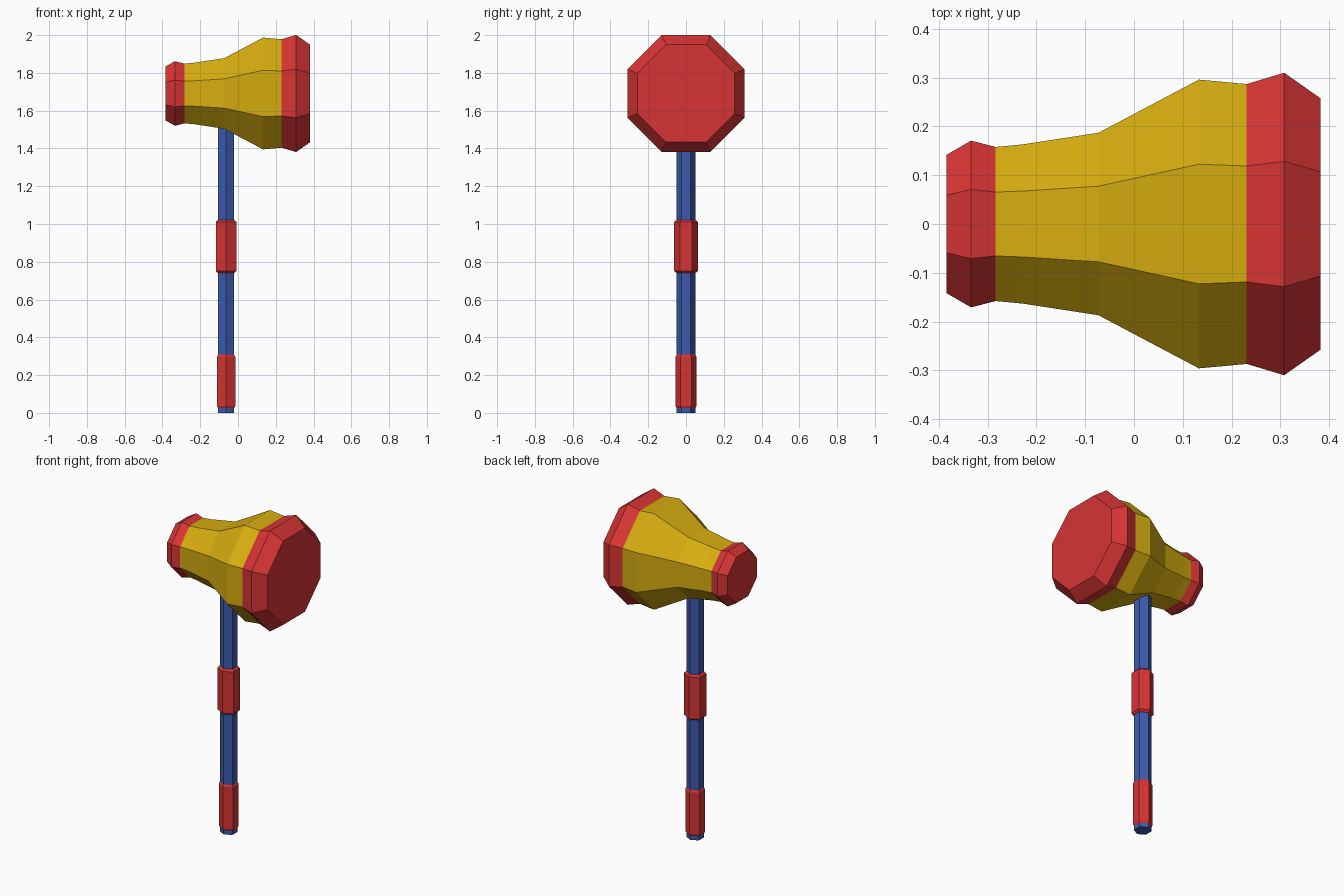
import bpy, bmesh
from math import pi, cos, sin
from mathutils import Vector

if "Cube" in bpy.data.objects:
    bpy.data.objects.remove(bpy.data.objects["Cube"])


def material(name, rgb):
    m = bpy.data.materials.new(name)
    m.diffuse_color = (*rgb, 1)
    m.use_nodes = True
    m.node_tree.nodes["Principled BSDF"].inputs["Base Color"].default_value = m.diffuse_color
    return m


RED = material("red", (0.68, 0.035, 0.035))
YELLOW = material("yellow", (0.68, 0.42, 0.005))
BLUE = material("blue", (0.045, 0.105, 0.42))


def lathe(name, profile, sides, phase, place, mats, pick=lambda i: 0):
    """Skin rings of (position along axis, corner radius), flat shaded and capped."""
    bm = bmesh.new()
    angles = [phase + 2 * pi * k / sides for k in range(sides)]
    rings = [[bm.verts.new(place(t, r * cos(a), r * sin(a))) for a in angles]
             for t, r in profile]
    for i, (lo, hi) in enumerate(zip(rings, rings[1:])):
        for k in range(sides):
            n = (k + 1) % sides
            bm.faces.new((lo[k], lo[n], hi[n], hi[k])).material_index = pick(i)
    bm.faces.new(rings[0][::-1]).material_index = pick(0)
    bm.faces.new(rings[-1]).material_index = pick(len(rings) - 2)
    bmesh.ops.recalc_face_normals(bm, faces=bm.faces[:])
    me = bpy.data.meshes.new(name)
    bm.to_mesh(me)
    bm.free()
    for m in mats:
        me.materials.append(m)
    ob = bpy.data.objects.new(name, me)
    bpy.context.collection.objects.link(ob)
    return ob


HANDLE_X, HEAD_Z = -0.063, 1.691


def along_x(t, u, v):
    return Vector((t, u, HEAD_Z + v))


def along_z(t, u, v):
    return Vector((HANDLE_X + u, v, t))


# Octagonal head: (x, half height across flats), red bands at both ends
head = [(-0.384, 0.142), (-0.334, 0.171), (-0.284, 0.158), (-0.23, 0.163),
        (-0.073, 0.187), (0.133, 0.296), (0.231, 0.287), (0.308, 0.31),
        (0.382, 0.258)]
lathe("hammer_head", [(x, a / cos(pi / 8)) for x, a in head], 8, pi / 8,
      along_x, [YELLOW, RED], lambda i: 1 if i < 2 or i > 5 else 0)

# Hexagonal handle, its top buried in the head
R = 0.049
lathe("handle", [(0, R), (1.6, R)], 6, pi / 6, along_z, [BLUE])

# Two hexagonal grips with chamfered ends
for name, z0, z1, r in (("lower_grip", 0.025, 0.308, 0.056),
                        ("upper_grip", 0.74, 1.022, 0.063)):
    lathe(name, [(z0, R), (z0 + 0.012, r), (z1 - 0.012, r), (z1, R)],
          6, pi / 6, along_z, [RED])
